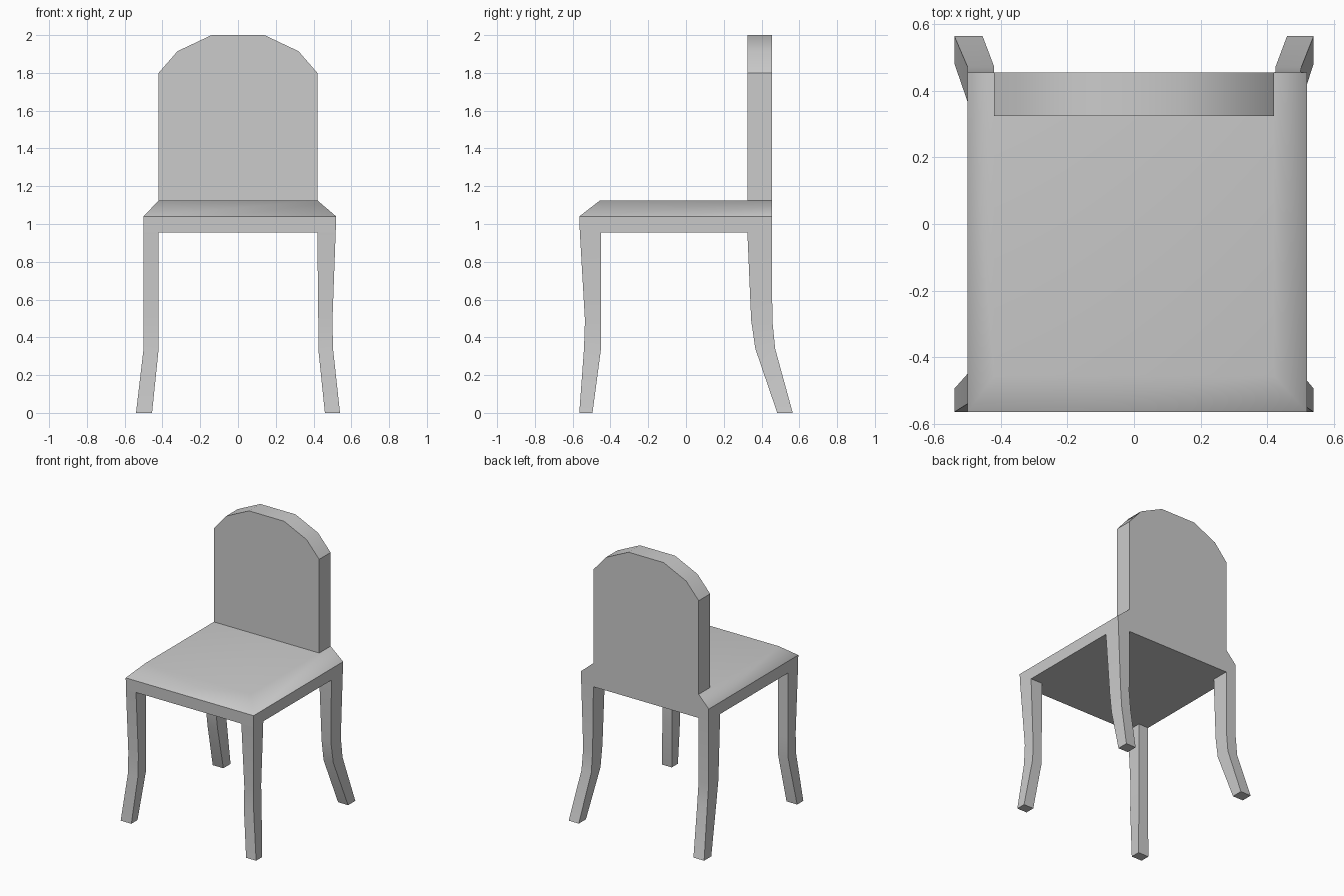
import bpy
import bmesh
from math import radians

if "Cube" in bpy.data.objects:
    bpy.data.objects.remove(bpy.data.objects["Cube"])


def make_object(name, bm):
    bmesh.ops.recalc_face_normals(bm, faces=bm.faces)
    mesh = bpy.data.meshes.new(name)
    bm.to_mesh(mesh)
    bm.free()
    obj = bpy.data.objects.new(name, mesh)
    bpy.context.collection.objects.link(obj)
    return obj


def smooth(obj, degrees):
    bpy.ops.object.select_all(action='DESELECT')
    obj.select_set(True)
    bpy.context.view_layer.objects.active = obj
    bpy.ops.object.shade_smooth_by_angle(angle=radians(degrees))


def loft(name, sections):
    """Skin a stack of rectangles, each given as (x0, x1, y0, y1, z)."""
    bm = bmesh.new()
    rings = [[bm.verts.new(p) for p in ((x0, y0, z), (x1, y0, z), (x1, y1, z), (x0, y1, z))]
             for x0, x1, y0, y1, z in sections]
    for a, b in zip(rings, rings[1:]):
        for i in range(4):
            j = (i + 1) % 4
            bm.faces.new((a[i], a[j], b[j], b[i]))
    bm.faces.new(rings[0])
    bm.faces.new(rings[-1])
    return make_object(name, bm)


# Seat: slab with sloping front and sides, flush at the back
seat = loft("seat", [(-0.50, 0.517, -0.562, 0.455, 0.955),
                     (-0.50, 0.52, -0.565, 0.455, 1.04),
                     (-0.42, 0.42, -0.455, 0.455, 1.125)])
seat.data.shade_smooth()
for e in seat.data.edges:
    a, b = (seat.data.vertices[i].co for i in e.vertices)
    e.use_edge_sharp = max(a.z, b.z) < 1.1 or min(a.y, b.y) > 0.45
weighted = seat.modifiers.new("soft_top", 'WEIGHTED_NORMAL')
weighted.keep_sharp = True

# Backrest: faceted arch profile extruded front to back
half = [(0.42, 1.125), (0.42, 1.80), (0.32, 1.915), (0.14, 2.0)]
outline = half + [(-x, z) for x, z in reversed(half)]
bm = bmesh.new()
face = bm.faces.new([bm.verts.new((x, 0.325, z)) for x, z in outline])
extruded = bmesh.ops.extrude_face_region(bm, geom=[face], use_keep_orig=True)
for v in extruded["geom"]:
    if isinstance(v, bmesh.types.BMVert):
        v.co.y = 0.455
smooth(make_object("backrest", bm), 30)

# Legs: curved, combining a side-view and a front-view profile
heights = (0.0, 0.34, 0.49, 0.955)
depth = {"front": [(-0.565, -0.495), (-0.54, -0.45), (-0.535, -0.45), (-0.562, -0.45)],
         "rear": [(0.483, 0.565), (0.367, 0.472), (0.345, 0.457), (0.325, 0.455)]}
width = {"left": [(-0.54, -0.455), (-0.50, -0.42), (-0.50, -0.42), (-0.50, -0.42)],
         "right": [(0.46, 0.54), (0.425, 0.503), (0.425, 0.50), (0.42, 0.517)]}
for end, ys in depth.items():
    for side, xs in width.items():
        leg = loft(f"{end}_{side}_leg", [(*x, *y, z) for x, y, z in zip(xs, ys, heights)])
        smooth(leg, 30)
